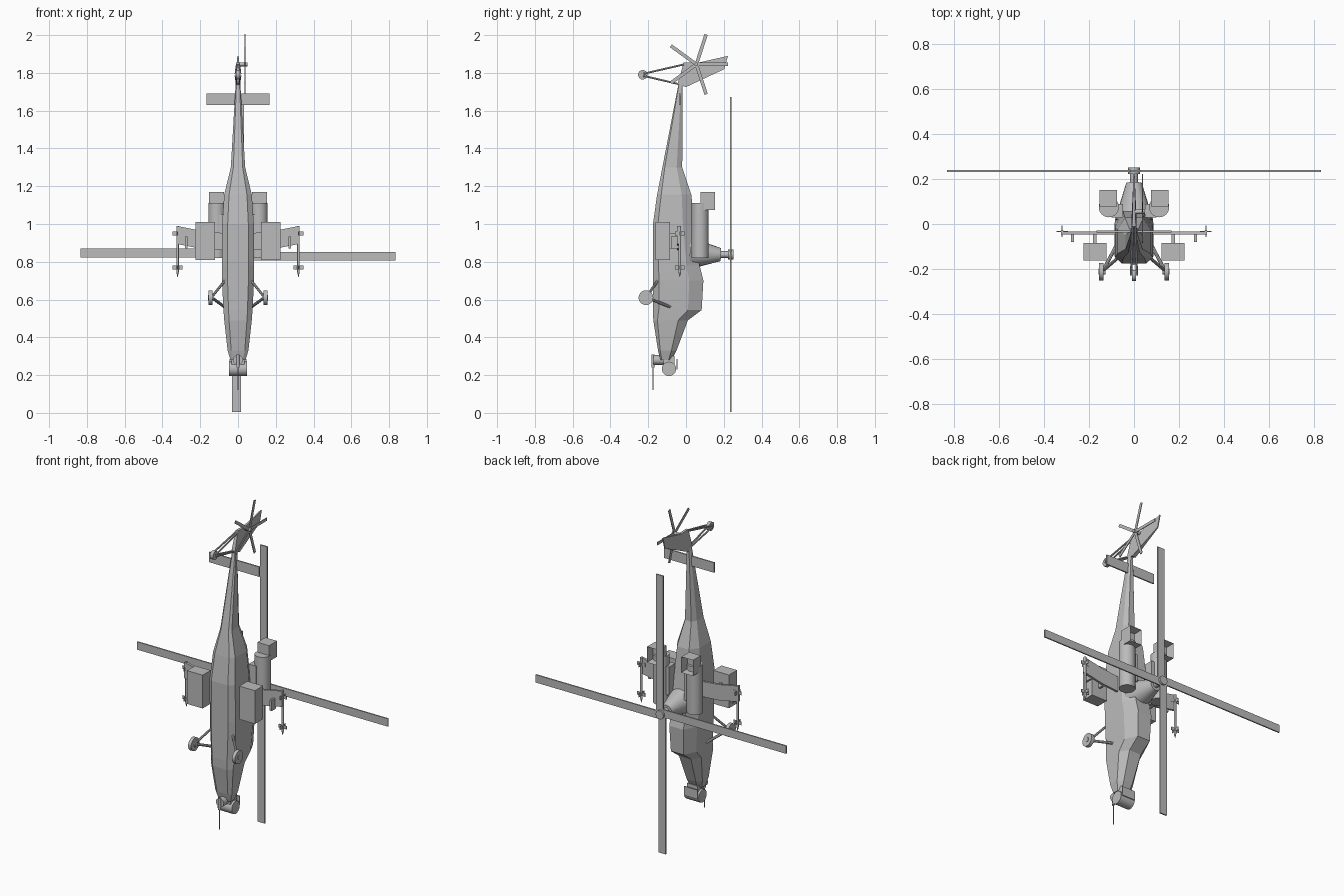
import bpy, bmesh, math
from mathutils import Vector, Matrix

if "Cube" in bpy.data.objects:
    bpy.data.objects.remove(bpy.data.objects["Cube"])

grey = bpy.data.materials.new("light_grey")
grey.diffuse_color = (0.5, 0.5, 0.5, 1)
grey.use_nodes = True
grey.node_tree.nodes["Principled BSDF"].inputs["Base Color"].default_value = grey.diffuse_color


def finish(name, bm, smooth=False):
    bmesh.ops.recalc_face_normals(bm, faces=bm.faces[:])
    me = bpy.data.meshes.new(name)
    bm.to_mesh(me)
    bm.free()
    me.materials.append(grey)
    ob = bpy.data.objects.new(name, me)
    bpy.context.collection.objects.link(ob)
    if smooth:
        bpy.context.view_layer.objects.active = ob
        ob.select_set(True)
        bpy.ops.object.shade_smooth_by_angle(angle=math.radians(40))
        ob.select_set(False)
    return ob


def box(name, lo, hi, rot=None, pivot=None):
    """Box from two corners, optionally rotated about a pivot."""
    bm = bmesh.new()
    bmesh.ops.create_cube(bm, size=1)
    for v in bm.verts:
        v.co = Vector([lo[i] + (v.co[i] + 0.5) * (hi[i] - lo[i]) for i in range(3)])
    if rot:
        bmesh.ops.rotate(bm, verts=bm.verts[:], cent=pivot, matrix=rot)
    return finish(name, bm)


def rod(name, a, b, r1, r2=None, n=16):
    """Cylinder or cone between two points."""
    a, b = Vector(a), Vector(b)
    bm = bmesh.new()
    bmesh.ops.create_cone(bm, cap_ends=True, segments=n, radius1=r1,
                          radius2=r1 if r2 is None else r2, depth=(b - a).length)
    q = (b - a).to_track_quat('Z', 'Y').to_matrix().to_4x4()
    bmesh.ops.transform(bm, matrix=Matrix.Translation((a + b) / 2) @ q, verts=bm.verts[:])
    return finish(name, bm, True)


def loft(name, rings):
    """Skin a list of equal-length point rings and cap both ends."""
    bm = bmesh.new()
    vs = [[bm.verts.new(p) for p in ring] for ring in rings]
    n = len(rings[0])
    for a, b in zip(vs, vs[1:]):
        for i in range(n):
            j = (i + 1) % n
            bm.faces.new((a[i], a[j], b[j], b[i]))
    bm.faces.new(vs[0])
    bm.faces.new(vs[-1])
    return finish(name, bm)


# fuselage: z, belly y, back y, half width
stations = [(0.28, -0.135, -0.075, 0.04), (0.33, -0.148, -0.05, 0.055),
            (0.49, -0.173, 0.01, 0.073), (0.545, -0.175, 0.083, 0.077),
            (0.70, -0.175, 0.092, 0.085), (0.78, -0.175, 0.072, 0.086),
            (1.00, -0.175, 0.045, 0.084), (1.155, -0.153, 0.028, 0.073),
            (1.30, -0.125, -0.02, 0.038), (1.75, -0.038, -0.018, 0.012)]
rings = []
for z, b, t, w in stations:
    h = t - b
    half = [(0.65 * w, b), (w, b + 0.12 * h), (w, t - 0.28 * h), (0.55 * w, t)]
    rings.append([(x, y, z) for x, y in half] + [(-x, y, z) for x, y in reversed(half)])
loft("fuselage", rings)

# tail fin: swept profile, thinner toward the tip
fin = [((-0.045, 1.74), 0.012), ((-0.012, 1.855), 0.008), ((0.06, 1.853), 0.007),
       ((0.222, 1.89), 0.003), ((0.203, 1.82), 0.003), ((0.0, 1.725), 0.012)]
loft("tail_fin", [[(s * w, y, z) for (y, z), w in fin] for s in (-1, 1)])
box("tailplane", (-0.167, -0.037, 1.63), (0.167, -0.029, 1.69))

# tail rotor
hub = Vector((0.037, 0.055, 1.845))
rod("tail_rotor_hub", (0, 0.055, 1.845), (0.05, 0.055, 1.845), 0.010, n=12)
for k in range(5):
    box("tail_rotor_blade", (0.035, 0.055, 1.836), (0.039, 0.222, 1.854),
        Matrix.Rotation(math.radians(72 * k), 3, 'X'), hub)

# tail wheel
rod("tail_wheel", (-0.01, -0.229, 1.79), (0.01, -0.229, 1.79), 0.025, n=20)
for s in (-1, 1):
    rod("tail_wheel_upper_strut", (s * 0.013, -0.228, 1.795), (s * 0.006, -0.01, 1.845), 0.005, n=8)
    rod("tail_wheel_lower_strut", (s * 0.013, -0.228, 1.785), (s * 0.006, -0.035, 1.74), 0.005, n=8)

# main rotor
centre = Vector((0, 0.236, 0.838))
rod("rotor_pylon", (0, 0.02, 0.845), (0, 0.185, 0.838), 0.085, 0.034, 20)
rod("rotor_mast", (0, 0.17, 0.838), (0, 0.23, 0.838), 0.018)
rod("rotor_hub", (0, 0.223, 0.838), (0, 0.252, 0.838), 0.026)
for k in range(4):
    box("rotor_blade", (0.0, 0.232, 0.806), (0.834, 0.240, 0.853),
        Matrix.Rotation(math.radians(90 * k), 3, 'Y'), centre)

for s in (-1, 1):
    # engine with boxy exhaust that opens backward
    rod("engine", (s * 0.112, 0.075, 0.82), (s * 0.112, 0.075, 1.11), 0.045, n=24)
    bm = bmesh.new()
    bmesh.ops.create_cube(bm, size=1)
    for v in bm.verts:
        v.co = (s * 0.114 + v.co.x * 0.078, 0.115 + v.co.y * 0.075, 1.122 + v.co.z * 0.095)
    bm.normal_update()
    back = [f for f in bm.faces if f.normal.y > 0.9]
    bmesh.ops.inset_region(bm, faces=back, thickness=0.009)
    bmesh.ops.translate(bm, verts=back[0].verts[:], vec=(0, -0.05, 0))
    finish("engine_exhaust", bm)
    box("engine_mount", (s * 0.05, 0.03, 0.88), (s * 0.10, 0.09, 1.05))

    # stub wing, pylons and stores
    plan = [(0.06, 0.95), (0.2, 0.965), (0.325, 0.99), (0.325, 0.895), (0.2, 0.87), (0.06, 0.86)]
    loft("stub_wing", [[(s * x, y, z) for x, z in plan] for y in (-0.047, -0.033)])
    box("pod_pylon", (s * 0.168, -0.1, 0.87), (s * 0.182, -0.04, 0.95))
    box("weapon_pod", (s * 0.122, -0.162, 0.81), (s * 0.226, -0.085, 1.01))
    box("outer_pylon", (s * 0.267, -0.08, 0.87), (s * 0.28, -0.04, 0.935))
    rod("tip_missile", (s * 0.32, -0.033, 0.745), (s * 0.32, -0.033, 0.99), 0.007, n=10)
    rod("missile_nose", (s * 0.32, -0.033, 0.745), (s * 0.32, -0.033, 0.72), 0.007, 0.001, 10)
    for z, r in ((0.77, 0.026), (0.95, 0.026)):
        box("missile_fin", (s * 0.32 - r, -0.035, z - 0.01), (s * 0.32 + r, -0.031, z + 0.01))
        box("missile_fin", (s * 0.32 - 0.002, -0.033 - r, z - 0.01), (s * 0.32 + 0.002, -0.033 + r, z + 0.01))

    # main landing gear
    rod("main_wheel", (s * 0.136, -0.212, 0.61), (s * 0.156, -0.212, 0.61), 0.039, n=24)
    rod("wheel_hub", (s * 0.128, -0.212, 0.61), (s * 0.159, -0.212, 0.61), 0.014, n=12)
    rod("rear_strut", (s * 0.138, -0.208, 0.615), (s * 0.07, -0.15, 0.70), 0.007, n=8)
    rod("front_strut", (s * 0.138, -0.208, 0.61), (s * 0.07, -0.08, 0.56), 0.008, n=8)

# nose sensor drum, gun turret and barrel
rod("sensor_drum", (-0.048, -0.09, 0.233), (0.048, -0.09, 0.233), 0.038, n=24)
box("sensor_mount", (-0.035, -0.12, 0.24), (0.035, -0.06, 0.30))
box("sensor_visor", (-0.045, -0.05, 0.23), (0.045, -0.044, 0.285))
rod("gun_turret", (0, -0.172, 0.28), (0, -0.12, 0.28), 0.026, n=20)
rod("gun_housing", (0, -0.175, 0.31), (0, -0.175, 0.24), 0.008, n=10)
rod("gun_barrel", (0, -0.175, 0.26), (0, -0.175, 0.12), 0.003, n=8)
